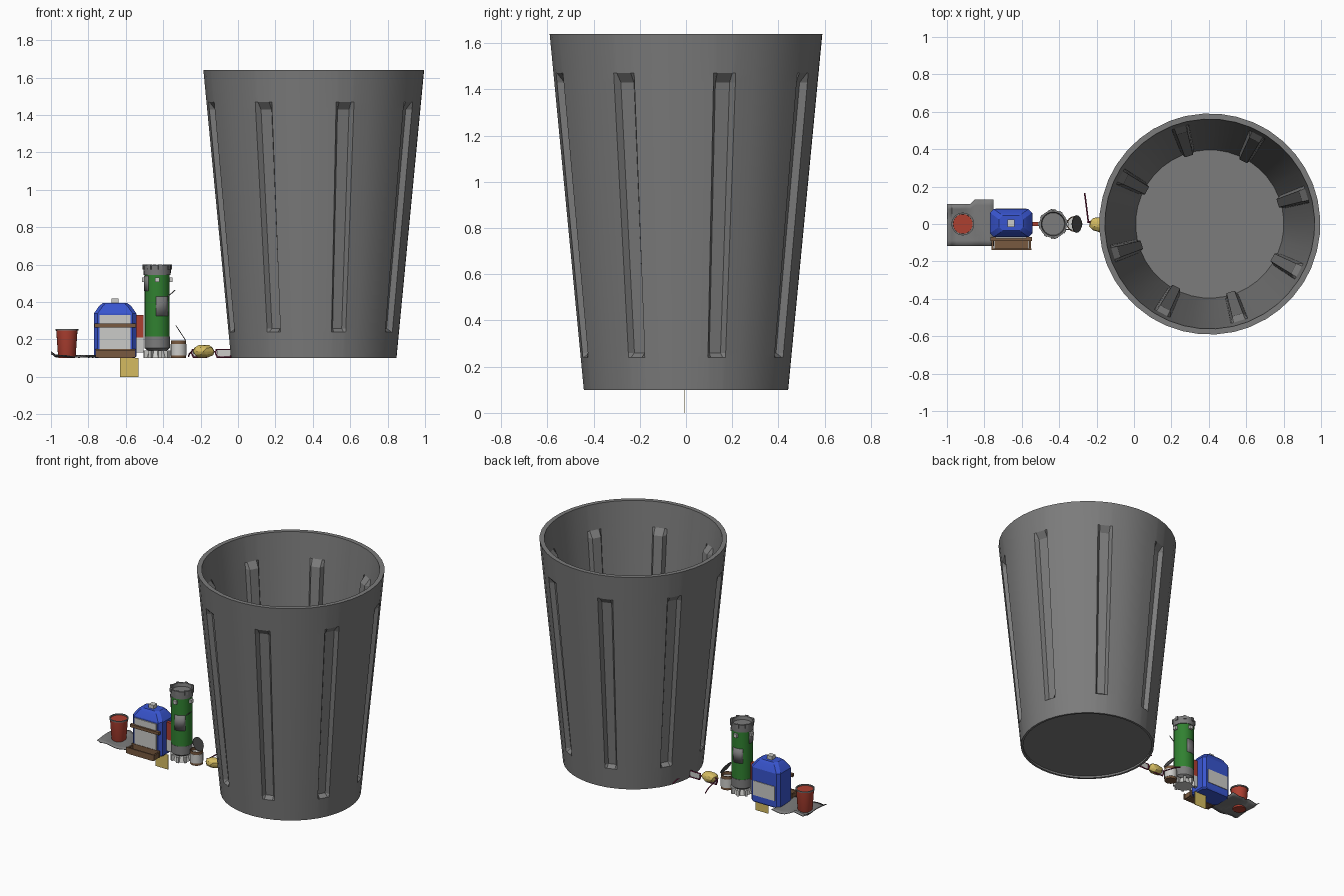
import bpy, bmesh, math, random
from mathutils import Vector, Matrix

cube = bpy.data.objects.get("Cube")
if cube:
    bpy.data.objects.remove(cube, do_unlink=True)
random.seed(4)
BASE = 0.1


def material(name, r, g, b):
    m = bpy.data.materials.new(name)
    m.use_nodes = True
    m.diffuse_color = (r, g, b, 1)
    m.node_tree.nodes["Principled BSDF"].inputs["Base Color"].default_value = (r, g, b, 1)
    return m


GREY = material("mid grey", 0.2, 0.2, 0.2)
DARK = material("dark grey", 0.08, 0.08, 0.08)
LIGHT = material("light grey", 0.6, 0.6, 0.58)
RED = material("red", 0.42, 0.05, 0.03)
BLUE = material("blue", 0.04, 0.09, 0.62)
GREEN = material("green", 0.03, 0.22, 0.03)
YELLOW = material("yellow", 0.66, 0.5, 0.12)
BROWN = material("brown", 0.19, 0.1, 0.05)
PLUM = material("plum", 0.18, 0.015, 0.06)


def finish(name, bm, mat, smooth=None):
    bmesh.ops.recalc_face_normals(bm, faces=bm.faces[:])
    mesh = bpy.data.meshes.new(name)
    bm.to_mesh(mesh)
    bm.free()
    mesh.materials.append(mat)
    ob = bpy.data.objects.new(name, mesh)
    bpy.context.collection.objects.link(ob)
    if smooth:
        bpy.ops.object.select_all(action='DESELECT')
        ob.select_set(True)
        bpy.context.view_layer.objects.active = ob
        bpy.ops.object.shade_smooth_by_angle(angle=math.radians(smooth))
    return ob


def skin(bm, rings, cap_start=True, cap_end=True):
    """Join closed rings of points with quads."""
    rows = [[bm.verts.new(p) for p in ring] for ring in rings]
    n = len(rows[0])
    for a, b in zip(rows, rows[1:]):
        for i in range(n):
            j = (i + 1) % n
            bm.faces.new((a[i], a[j], b[j], b[i]))
    if cap_start:
        bm.faces.new(rows[0])
    if cap_end:
        bm.faces.new(rows[-1])


def circle(cx, cy, r, z, n):
    return [(cx + r * math.cos(math.tau * i / n), cy + r * math.sin(math.tau * i / n), z)
            for i in range(n)]


def lathe(name, x, y, profile, mat, n=24):
    bm = bmesh.new()
    skin(bm, [circle(x, y, r, z, n) for r, z in profile])
    return finish(name, bm, mat, 35)


def box(name, lo, hi, mat, turn=None):
    bm = bmesh.new()
    bmesh.ops.create_cube(bm, size=1)
    lo, hi = Vector(lo), Vector(hi)
    bmesh.ops.scale(bm, vec=hi - lo, verts=bm.verts[:])
    if turn:
        bmesh.ops.transform(bm, matrix=turn, verts=bm.verts[:])
    bmesh.ops.translate(bm, vec=(lo + hi) / 2, verts=bm.verts[:])
    return finish(name, bm, mat)


def rod(name, points, radius, mat, cyclic=False):
    cu = bpy.data.curves.new(name, 'CURVE')
    cu.dimensions = '3D'
    cu.bevel_depth = radius
    cu.bevel_resolution = 1
    cu.use_fill_caps = True
    sp = cu.splines.new('POLY')
    sp.points.add(len(points) - 1)
    for p, co in zip(sp.points, points):
        p.co = (*co, 1)
    sp.use_cyclic_u = cyclic
    cu.materials.append(mat)
    ob = bpy.data.objects.new(name, cu)
    bpy.context.collection.objects.link(ob)
    return ob


# Large tapered bin with eight pressed grooves
BIN_X, TOP = 0.405, 1.64
columns = []
for k in range(8):
    for off, deep in ((-5, 0), (-3.4, 1), (3.4, 1), (5, 0), (13.75, 0), (22.5, 0), (31.25, 0)):
        columns.append((math.radians(17 + 45 * k + off), deep))


def bin_ring(z, pressed, wall):
    t = (z - BASE) / (TOP - BASE)
    r = 0.443 + 0.148 * t - wall * (0.05 - 0.02 * t)
    return [(BIN_X + (r - 0.03 * pressed * d) * math.cos(a), (r - 0.03 * pressed * d) * math.sin(a), z)
            for a, d in columns]


levels = [(TOP, 0), (1.47, 0), (1.43, 1), (0.26, 1), (0.24, 0)]
bm = bmesh.new()
rings = [bin_ring(0.115, 0, 0.3), bin_ring(BASE, 0, 0.3), bin_ring(BASE, 0, 0)]
rings += [bin_ring(z, p, 0) for z, p in reversed(levels)]
rings += [bin_ring(z, p, 1) for z, p in levels] + [bin_ring(0.13, 0, 1)]
skin(bm, rings)
finish("bin", bm, GREY, 20)

# Crumpled ground sheet
bm = bmesh.new()
bmesh.ops.create_grid(bm, x_segments=10, y_segments=8, size=0.5)
for v in bm.verts:
    u, w = v.co.x, v.co.y
    x = -0.875 + 0.25 * u
    y = (0.0 + 0.235 * w) + (0.02 * max(0, w + 0.2) if u > 0.05 else -0.02 * max(0, w))
    z = BASE + 0.008 + 0.006 * math.sin(9 * u + 5 * w) + (0.016 if u < -0.45 else 0)
    z += 0.012 if w > 0.3 and u < 0 else 0
    v.co = (x, y, z)
sheet = finish("ground_sheet", bm, GREY, 30)
sheet.modifiers.new("thickness", 'SOLIDIFY').thickness = 0.004

# Red cup with grey rim and lining
lathe("cup", -0.915, 0, [(0.043, BASE), (0.047, 0.11), (0.057, 0.25)], RED)
lathe("cup_rim", -0.915, 0, [(0.057, 0.247), (0.061, 0.249), (0.061, 0.257), (0.053, 0.257),
                             (0.046, 0.2)], GREY)

# Blue container with chamfered shoulders
PACK_X, PACK_Y = -0.657, 0.005


def cut_rect(z, sx, sy, c=0.02):
    corners = ((sx, sy - c), (sx - c, sy), (c - sx, sy), (-sx, sy - c),
               (-sx, c - sy), (c - sx, -sy), (sx - c, -sy), (sx, c - sy))
    return [(PACK_X + x, PACK_Y + y, z) for x, y in corners]


bm = bmesh.new()
skin(bm, [cut_rect(BASE, 0.105, 0.07), cut_rect(0.11, 0.113, 0.075), cut_rect(0.34, 0.113, 0.075),
          cut_rect(0.38, 0.085, 0.055), cut_rect(0.395, 0.065, 0.04)])
finish("container", bm, BLUE, 25)
box("container_cap", (-0.676, -0.015, 0.39), (-0.638, 0.023, 0.42), LIGHT)
box("front_panel", (-0.74, -0.077, 0.15), (-0.575, -0.069, 0.33), LIGHT)
box("back_panel", (-0.74, 0.079, 0.15), (-0.575, 0.084, 0.25), LIGHT)
box("front_strap", (-0.768, -0.09, 0.265), (-0.546, -0.07, 0.285), BROWN)

# Brown tray in front of the container
box("tray_base", (-0.745, -0.135, BASE), (-0.565, -0.07, 0.108), BROWN)
box("tray_front", (-0.763, -0.14, 0.105), (-0.548, -0.13, 0.145), BROWN)
box("tray_back", (-0.763, -0.08, 0.105), (-0.548, -0.072, 0.15), BROWN)
for side in (-1, 1):
    x = PACK_X + side * 0.1
    box("tray_end", (x - 0.005, -0.135, 0.105), (x + 0.005, -0.075, 0.14), BROWN)

# Hanging paper note
box("paper_note", (-0.63, -0.007, 0), (-0.532, -0.004, 0.102), YELLOW)

# Small upright canister between the container and the tall cylinder
box("red_block", (-0.542, -0.012, 0.21), (-0.505, 0.012, 0.33), RED)
box("red_block_base", (-0.542, -0.012, 0.13), (-0.505, 0.012, 0.21), LIGHT)

# Tall green cylinder with grey collars
CX = -0.432
lathe("cylinder_body", CX, 0, [(0.067, 0.2), (0.067, 0.55)], GREEN)
lathe("cylinder_lower_collar", CX, 0, [(0.05, 0.14), (0.069, 0.155), (0.069, 0.215), (0.06, 0.215)], GREY)
lathe("cylinder_upper_collar", CX, 0, [(0.06, 0.545), (0.072, 0.545), (0.074, 0.597),
                                       (0.064, 0.597), (0.06, 0.575)], GREY)
lathe("cylinder_foot", CX, 0, [(0.06, BASE), (0.045, 0.145)], LIGHT, 12)
for k in range(8):
    a = math.tau * k / 8 + 0.2
    turn = Matrix.Rotation(a, 4, 'Z')
    for name, r, z, size, mat in (("foot_fin", 0.055, 0.12, (0.035, 0.016, 0.04), LIGHT),
                                  ("crown_tab", 0.071, 0.588, (0.014, 0.02, 0.026), GREY)):
        mid = Vector((CX + r * math.cos(a), r * math.sin(a), z))
        half = Vector(size) / 2
        box(name, mid - half, mid + half, mat, turn)
for k in range(4):
    a = math.tau * k / 4 - math.pi / 2
    mid = Vector((CX + 0.069 * math.cos(a), 0.069 * math.sin(a), 0.52))
    half = Vector((0.012, 0.012, 0.012))
    box("stud", mid - half, mid + half, LIGHT)

# Curved grey plates on the cylinder
for name, start, z0, z1 in (("side_plate", -95, 0.325, 0.43), ("upper_plate", 165, 0.46, 0.54),
                            ("rear_plate", 70, 0.33, 0.43)):
    bm = bmesh.new()
    arc = [math.radians(start + 12 * i) for i in range(6)]
    for a, b in zip(arc, arc[1:]):
        bm.faces.new([bm.verts.new((CX + 0.07 * math.cos(t), 0.07 * math.sin(t), z))
                      for t, z in ((a, z0), (b, z0), (b, z1), (a, z1))])
    bmesh.ops.remove_doubles(bm, verts=bm.verts[:], dist=0.0005)
    plate = finish(name, bm, GREY, 30)
    plate.modifiers.new("thickness", 'SOLIDIFY').thickness = 0.006
rod("cylinder_hook", [(-0.375, -0.03, 0.43), (-0.335, -0.03, 0.465)], 0.003, GREY)

# Small tin with its lid standing open
lathe("tin", -0.318, 0, [(0.041, BASE), (0.041, 0.195), (0.036, 0.195), (0.036, 0.17)], BROWN, 16)
lathe("tin_label", -0.318, 0, [(0.0425, 0.115), (0.0425, 0.175)], LIGHT, 16)
lid = lathe("tin_lid", 0, 0, [(0.047, -0.002), (0.047, 0.002)], DARK, 20)
lid.matrix_world = Matrix.Translation((-0.306, 0, 0.235)) @ Matrix.Rotation(math.radians(57), 4, 'Y')

# Crumpled yellow ball
bm = bmesh.new()
bmesh.ops.create_icosphere(bm, subdivisions=2, radius=1)
for v in bm.verts:
    v.co *= random.uniform(0.84, 1.06)
    v.co = (-0.185 + 0.06 * v.co.x, 0.042 * v.co.y, 0.137 + 0.037 * v.co.z)
finish("crumpled_ball", bm, YELLOW)

# Spectacles with folded-out arms
for side in (-1, 1):
    mid = -0.14 + side * 0.064
    outline = [(mid + sx, 0.01, z) for sx, z in ((-0.035, 0.105), (0.035, 0.105), (0.043, 0.125),
                                                 (0.04, 0.147), (-0.04, 0.147), (-0.043, 0.125))]
    rod("lens_frame", outline, 0.005, PLUM, True)
    box("lens", (mid - 0.036, 0.008, 0.107), (mid + 0.036, 0.012, 0.145), LIGHT)
    rod("spectacle_arm", [(mid + side * 0.04, 0.01, 0.14), (mid + side * 0.055, 0.13, 0.125),
                          (mid + side * 0.06, 0.165, 0.11)], 0.004, PLUM)
rod("spectacle_bridge", [(-0.165, 0.01, 0.135), (-0.115, 0.01, 0.135)], 0.004, PLUM)
